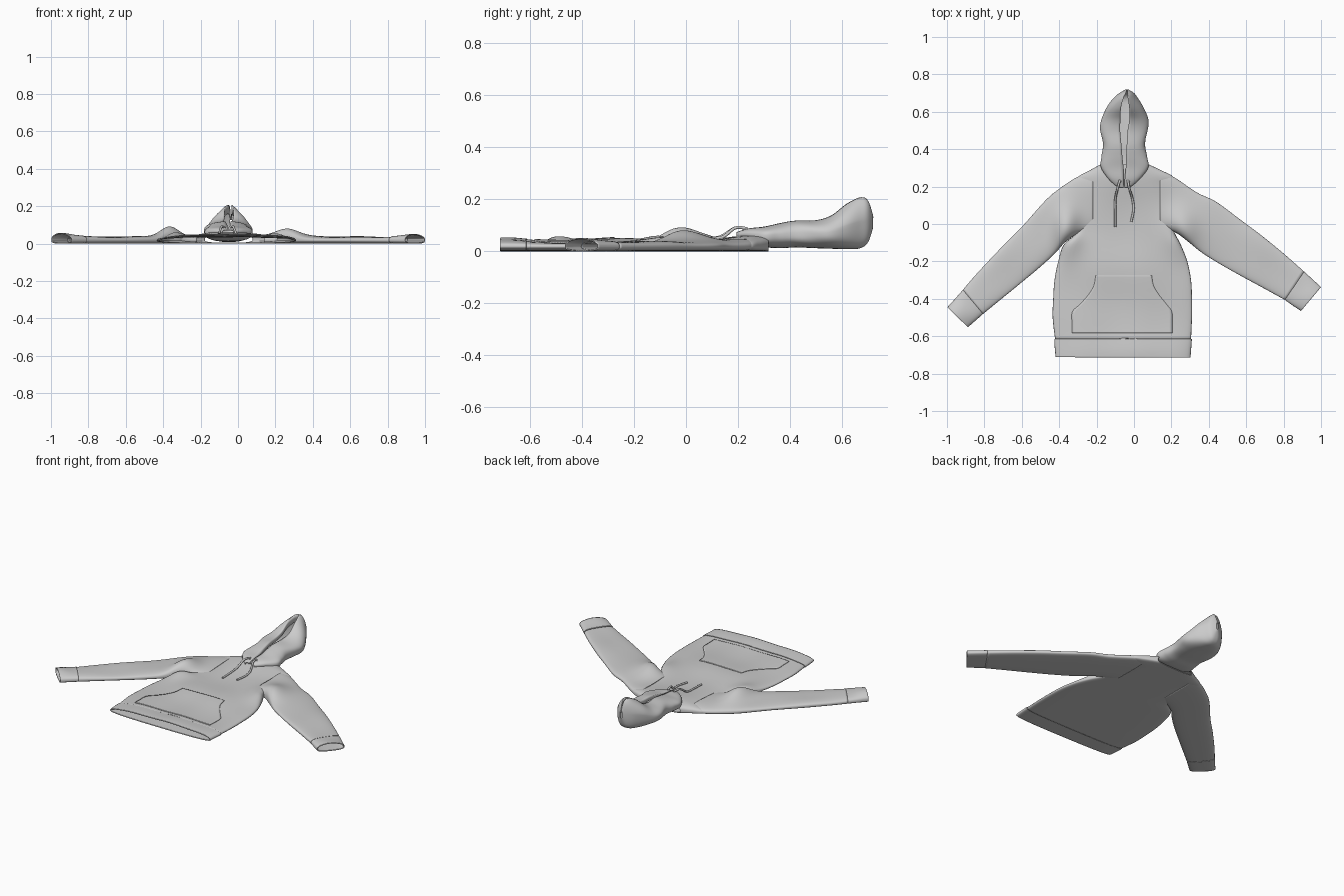
import bpy, bmesh, math

if "Cube" in bpy.data.objects:
    bpy.data.objects.remove(bpy.data.objects["Cube"])

MID = 0.018      # height of the side folds of the flattened cloth


def gauss(x, y, cx, cy, sx, sy, h):
    return h * math.exp(-((x - cx) / sx) ** 2 - ((y - cy) / sy) ** 2)


BUMPS = [(-0.36, -0.04, 0.07, 0.13, 0.062), (0.25, -0.04, 0.09, 0.13, 0.05),
         (-0.05, 0.26, 0.22, 0.14, 0.026), (-0.05, -0.70, 0.45, 0.09, 0.012),
         (-0.05, -0.22, 0.20, 0.16, 0.012), (-0.95, -0.49, 0.07, 0.07, 0.018),
         (0.95, -0.40, 0.07, 0.07, 0.010)]


def cloth_top(x, y):
    """Height of the upper cloth layer, with puffs and soft creases."""
    z = 0.039 + sum(gauss(x, y, *b) for b in BUMPS)
    return z + 0.003 * math.sin(13 * x + 8 * y) * math.sin(9 * x - 11 * y + 1)


def fold(v):
    return max(0.0, 1 - abs(v) ** 3) ** (1 / 3)


def spline(rows, steps=6):
    """Catmull-Rom interpolation of rows of numbers."""
    out, n = [], len(rows)
    for i in range(n - 1):
        a, b, c, d = rows[max(i - 1, 0)], rows[i], rows[i + 1], rows[min(i + 2, n - 1)]
        for k in range(steps):
            t = k / steps
            out.append([0.5 * (2 * q + (r - p) * t + (2 * p - 5 * q + 4 * r - s) * t * t
                               + (3 * q - p - 3 * r + s) * t ** 3)
                        for p, q, r, s in zip(a, b, c, d)])
    return out + [list(rows[-1])]


def loft(name, rings, closed=True, thick=0.005):
    bm = bmesh.new()
    vs = [[bm.verts.new(p) for p in ring] for ring in rings]
    n = len(vs[0])
    for r0, r1 in zip(vs, vs[1:]):
        for j in range(n if closed else n - 1):
            k = (j + 1) % n
            bm.faces.new((r0[j], r0[k], r1[k], r1[j]))
    bmesh.ops.recalc_face_normals(bm, faces=bm.faces)
    me = bpy.data.meshes.new(name)
    bm.to_mesh(me)
    bm.free()
    me.shade_smooth()
    ob = bpy.data.objects.new(name, me)
    bpy.context.collection.objects.link(ob)
    if thick:
        mod = ob.modifiers.new("thickness", 'SOLIDIFY')
        mod.thickness = thick
        mod.offset = -1
    return ob


def flat_tube(name, rows, lift=0.0, steps=6, count=56):
    """Flattened cloth tube; each row is the two edge points (ax, ay, bx, by)."""
    rings = []
    for ax, ay, bx, by in spline(rows, steps):
        ring = []
        for i in range(count):
            a = 2 * math.pi * i / count
            v = math.cos(a)
            t = (v + 1) / 2
            x, y = ax + (bx - ax) * t, ay + (by - ay) * t
            f = fold(v)
            if math.sin(a) > 0:
                z = MID + (cloth_top(x, y) + lift - MID) * f
            else:
                z = MID * (1 - f)
            ring.append((x, y, z))
        rings.append(ring)
    return loft(name, rings)


# torso
torso = [(-0.615, -0.422, 0.305), (-0.5, -0.435, 0.31), (-0.4, -0.432, 0.31),
         (-0.3, -0.425, 0.305), (-0.2, -0.405, 0.285), (-0.11, -0.375, 0.25),
         (-0.04, -0.30, 0.215), (0.05, -0.28, 0.195), (0.14, -0.275, 0.19),
         (0.21, -0.29, 0.20), (0.25, -0.30, 0.212), (0.285, -0.24, 0.15), (0.318, -0.18, 0.08)]
flat_tube("torso", [(l, y, r, y) for y, l, r in torso])

# hem band
flat_tube("hem_band", [(-0.424, -0.614, 0.307, -0.614), (-0.426, -0.62, 0.309, -0.62),
                       (-0.424, -0.66, 0.306, -0.665), (-0.419, -0.712, 0.302, -0.715)], 0.002)

# sleeves and cuffs
left = [(-0.22, 0.28, -0.22, -0.02), (-0.305, 0.25, -0.29, -0.045), (-0.40, 0.188, -0.365, -0.095),
        (-0.476, 0.123, -0.425, -0.16), (-0.60, -0.016, -0.51, -0.237), (-0.72, -0.137, -0.61, -0.32),
        (-0.84, -0.265, -0.73, -0.418), (-0.915, -0.352, -0.807, -0.481)]
right = [(0.14, 0.28, 0.14, -0.02), (0.214, 0.25, 0.22, -0.045), (0.337, 0.168, 0.29, -0.095),
         (0.44, 0.118, 0.365, -0.155), (0.578, 0.016, 0.47, -0.22), (0.68, -0.06, 0.58, -0.282),
         (0.80, -0.158, 0.70, -0.347), (0.91, -0.255, 0.807, -0.406)]
flat_tube("left_sleeve", left, -0.001)
flat_tube("right_sleeve", right, -0.001)
flat_tube("left_cuff", [left[-1], (-0.955, -0.398, -0.848, -0.517), (-0.998, -0.445, -0.888, -0.552)], 0.002)
flat_tube("right_cuff", [right[-1], (0.955, -0.296, 0.85, -0.437), (1.0, -0.337, 0.893, -0.465)], 0.002)

# front pocket lying on the torso
pocket = [(-0.275, -0.205, 0.095), (-0.33, -0.215, 0.105), (-0.38, -0.245, 0.135),
          (-0.43, -0.29, 0.175), (-0.47, -0.33, 0.203), (-0.53, -0.332, 0.205), (-0.582, -0.332, 0.205)]
rings = []
for y, l, r in spline(pocket):
    ring = []
    for i in range(33):
        x = l + (r - l) * i / 32
        z = MID + (cloth_top(x, y) - MID) * fold((x + 0.062) / 0.37)
        ring.append((x, y, z + 0.004))
    rings.append(ring)
loft("pocket", rings, closed=False)

# hood: open-topped C sections (y, left, right, bottom, top, half slit, top exponent)
hood = [(0.195, -0.085, -0.022, 0.05, 0.074, 0.002, 0.8),
        (0.24, -0.135, 0.03, 0.045, 0.088, 0.003, 0.8),
        (0.30, -0.178, 0.078, 0.018, 0.095, 0.006, 0.8),
        (0.36, -0.172, 0.068, 0.012, 0.108, 0.010, 0.8),
        (0.42, -0.166, 0.060, 0.015, 0.118, 0.014, 0.8),
        (0.50, -0.180, 0.072, 0.012, 0.120, 0.020, 0.85),
        (0.56, -0.172, 0.075, 0.010, 0.140, 0.024, 1.0),
        (0.62, -0.150, 0.055, 0.008, 0.190, 0.022, 1.3),
        (0.67, -0.112, 0.022, 0.012, 0.212, 0.012, 1.3),
        (0.70, -0.078, 0.000, 0.035, 0.195, 0.004, 1.1),
        (0.719, -0.045, -0.030, 0.09, 0.14, 0.001, 1.0)]
rings = []
for y, l, r, zb, zt, slit, e in spline(hood):
    cx, hx, zc, hz = (l + r) / 2, (r - l) / 2, (zb + zt) / 2, (zt - zb) / 2
    start = math.acos(min(0.9, max(0.001, slit / hx)) ** (1 / e))
    start = math.pi - start
    end = 3 * math.pi - start
    ring = []
    for i in range(61):
        a = start + (end - start) * i / 60
        c, s = math.cos(a), math.sin(a)
        p = e if s > 0 else 0.75
        side = math.copysign(abs(c) ** p, c)
        # slight creases on the side walls
        crease = 1 + 0.02 * math.sin(38 * y + 3 * s) * abs(c)
        ring.append((cx + hx * side * crease, y, zc + hz * math.copysign(abs(s) ** p, s)))
    # rolled-in rim along the face opening
    (x0, _, z0), (x1, _, z1) = ring[0], ring[-1]
    lip0 = [(x0 - 0.15 * slit, y, z0 - hz * k) for k in (0.5, 0.25)]
    lip1 = [(x1 + 0.15 * slit, y, z1 - hz * k) for k in (0.25, 0.5)]
    rings.append(lip0 + ring + lip1)
loft("hood", rings, closed=False, thick=0.004)


# drawstrings with eyelets
def drawstring(name, pts):
    cu = bpy.data.curves.new(name, 'CURVE')
    cu.dimensions = '3D'
    cu.bevel_depth = 0.006
    cu.bevel_resolution = 3
    cu.use_fill_caps = True
    sp = cu.splines.new('POLY')
    path = spline(pts, 8)
    sp.points.add(len(path) - 1)
    for p, (x, y, z) in zip(sp.points, path):
        p.co = (x, y, z, 1)
    bpy.context.collection.objects.link(bpy.data.objects.new(name, cu))
    x, y, z = pts[0]
    bpy.ops.mesh.primitive_torus_add(location=(x, y, z - 0.004), major_radius=0.010,
                                     minor_radius=0.003, major_segments=20, minor_segments=8)
    bpy.context.object.name = name + "_eyelet"
    bpy.ops.object.shade_smooth()


def on_cloth(x, y, gap=0.005):
    return (x, y, cloth_top(x, y) + gap)


drawstring("left_drawstring", [(-0.075, 0.235, 0.087), (-0.088, 0.19, 0.09), on_cloth(-0.10, 0.13),
                               on_cloth(-0.10, 0.06), on_cloth(-0.10, -0.015)])
drawstring("right_drawstring", [(-0.033, 0.235, 0.087), (-0.025, 0.19, 0.09), on_cloth(-0.01, 0.14),
                                on_cloth(-0.002, 0.08), on_cloth(-0.015, 0.012)])
